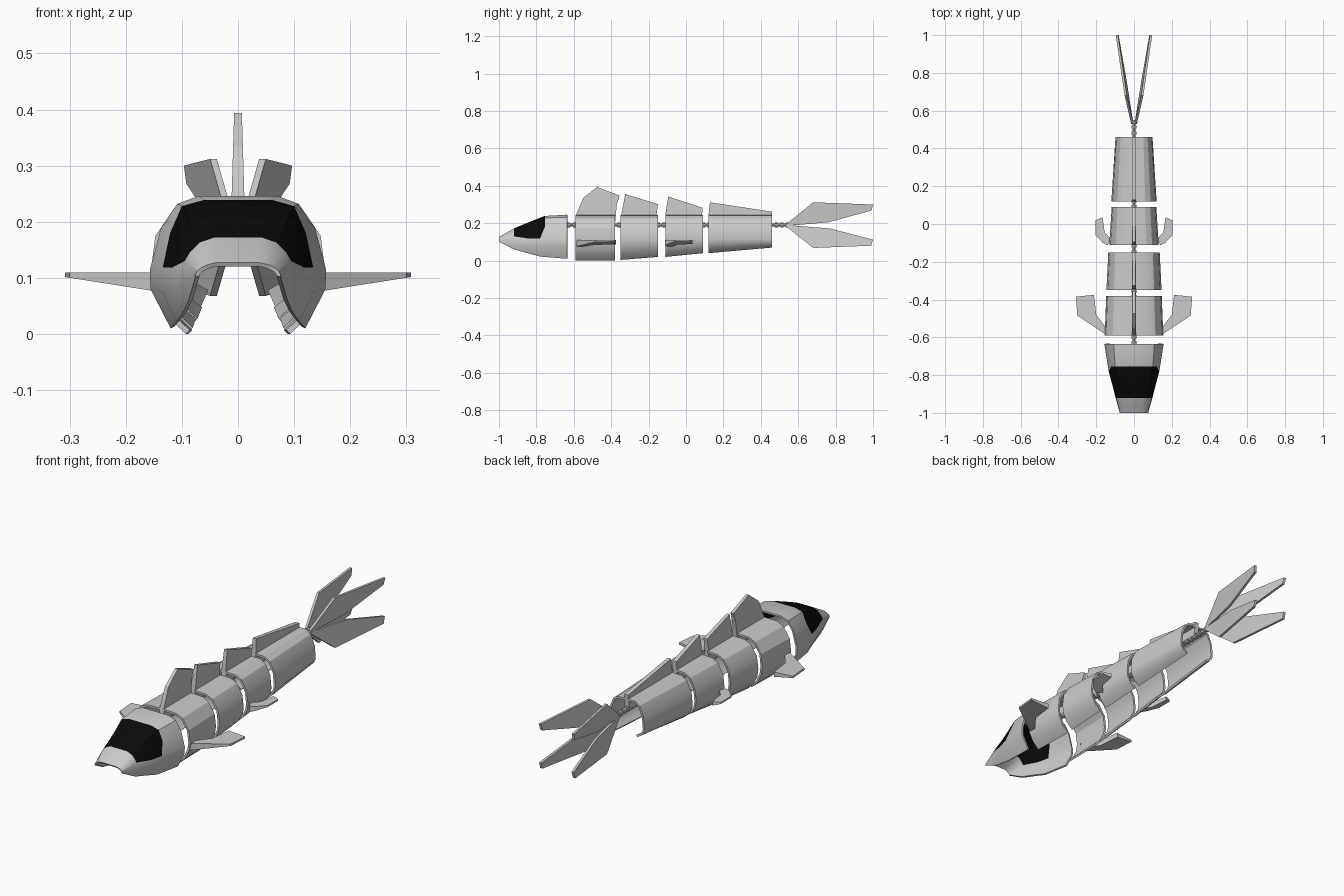
import bpy, bmesh
from mathutils import Matrix, Vector

cube = bpy.data.objects.get("Cube")
if cube:
    bpy.data.objects.remove(cube, do_unlink=True)


def material(name, value):
    mat = bpy.data.materials.new(name)
    mat.use_nodes = True
    color = (value, value, value, 1)
    mat.diffuse_color = color
    mat.node_tree.nodes["Principled BSDF"].inputs["Base Color"].default_value = color
    return mat


GREY = material("light grey", 0.6)
BLACK = material("window black", 0.003)


def finish(name, bm, mirror=False, thickness=0, mats=(GREY,), angle=0.45):
    """Turn a bmesh into an object with its modifiers applied."""
    mesh = bpy.data.meshes.new(name)
    bm.to_mesh(mesh)
    bm.free()
    obj = bpy.data.objects.new(name, mesh)
    bpy.context.collection.objects.link(obj)
    for mat in mats:
        mesh.materials.append(mat)
    if mirror:
        mod = obj.modifiers.new("mirror", 'MIRROR')
        mod.merge_threshold = 0.0005
    if thickness:
        mod = obj.modifiers.new("thickness", 'SOLIDIFY')
        mod.thickness = thickness
        mod.offset = -1
    bpy.ops.object.select_all(action='DESELECT')
    obj.select_set(True)
    bpy.context.view_layer.objects.active = obj
    bpy.ops.object.convert(target='MESH')
    bpy.ops.object.shade_smooth_by_angle(angle=angle)
    return obj


def loft(name, rows, is_dark=lambda i, j: False, mats=(GREY,), thickness=0.008):
    """Skin half cross-sections running front to back, then mirror them."""
    bm = bmesh.new()
    grid = [[bm.verts.new(p) for p in row] for row in rows]
    for i in range(len(grid) - 1):
        for j in range(len(grid[0]) - 1):
            face = bm.faces.new((grid[i][j], grid[i][j + 1],
                                 grid[i + 1][j + 1], grid[i + 1][j]))
            face.material_index = int(is_dark(i, j))
    return finish(name, bm, True, thickness, mats)


def slab(name, side_a, side_b, mirror=False):
    """Closed plate between two matching outlines."""
    bm = bmesh.new()
    a = [bm.verts.new(p) for p in side_a]
    b = [bm.verts.new(p) for p in side_b]
    bm.faces.new(a)
    bm.faces.new(b[::-1])
    for k in range(len(a)):
        n = (k + 1) % len(a)
        bm.faces.new((a[n], a[k], b[k], b[n]))
    bmesh.ops.recalc_face_normals(bm, faces=bm.faces)
    return finish(name, bm, mirror)


# Head shell with a wraparound window
sections = [
    (-1.0, [(0, .127), (.04, .127), (.056, .123), (.066, .118), (.072, .113), (.075, .108), (.076, .102)]),
    (-.92, [(0, .172), (.042, .172), (.068, .163), (.086, .145), (.095, .13), (.098, .092), (.088, .06)]),
    (-.84, [(0, .206), (.05, .206), (.084, .195), (.102, .165), (.118, .118), (.117, .075), (.098, .038)]),
    (-.755, [(0, .239), (.06, .239), (.1, .228), (.121, .18), (.134, .119), (.134, .075), (.11, .022)]),
    (-.635, [(0, .246), (.07, .246), (.108, .232), (.137, .19), (.157, .115), (.156, .08), (.12, .01)]),
]
head_rows = [[(x, y - (.025 if y == -.755 and j > 3 else 0), z)
              for j, (x, z) in enumerate(pts)] for y, pts in sections]
loft("head_shell", head_rows, lambda i, j: i in (1, 2) and j < 4, (GREY, BLACK))

# Body shells: front y, back y, half widths, lower edge heights
segments = [
    ("front", -.59, -.38, .155, .147, .0, .0),
    ("second", -.35, -.15, .146, .136, .004, .02),
    ("third", -.11, .09, .131, .118, .02, .04),
    ("rear", .12, .46, .12, .098, .04, .07),
]


def arch(y, w, low):
    drop = .115 - low
    return [(.009, y, .243), (.5 * w, y, .241), (.73 * w, y, .225), (.95 * w, y, .175),
            (w, y, .115), (.96 * w, y, .115 - drop * .35),
            (.82 * w, y, .115 - drop * .72), (.6 * w, y, low)]


for name, y0, y1, w0, w1, b0, b1 in segments:
    loft(name + "_body_shell", [arch(y0, w0, b0), arch(y1, w1, b1)], thickness=.01)

# Dorsal fins, tapering upward and rooted on the spine
dorsal = {
    "front": [(-.59, .19), (-.59, .24), (-.55, .335), (-.475, .394), (-.355, .348), (-.37, .3), (-.38, .19)],
    "second": [(-.345, .19), (-.345, .25), (-.325, .356), (-.15, .302), (-.158, .24), (-.158, .19)],
    "third": [(-.11, .19), (-.11, .25), (-.095, .343), (.088, .283), (.084, .19)],
    "rear": [(.12, .19), (.12, .24), (.128, .312), (.46, .262), (.455, .19)],
}
for name, outline in dorsal.items():
    def half(z):
        return .013 - (z - .19) * .03
    slab(name + "_dorsal_fin", [(half(z), y, z) for y, z in outline],
         [(-half(z), y, z) for y, z in outline])

# Side fins, thick at the root and thin at the tip
side_fins = {
    "large_side_fins": (.14, .305, [(.14, -.56), (.15, -.585), (.18, -.565), (.3, -.485),
                                    (.308, -.385), (.212, -.375), (.2, -.48)]),
    "small_side_fins": (.125, .2, [(.122, -.08), (.14, -.112), (.165, -.1), (.203, -.06),
                                   (.203, .02), (.167, .035), (.155, -.045)]),
}
for name, (root, tip, outline) in side_fins.items():
    def under(x):
        return .075 + .026 * (x - root) / (tip - root)
    slab(name, [(x, y, .11) for x, y in outline],
         [(x, y, under(x)) for x, y in outline], True)

# Forked tail fins, splayed outward
tail = {
    "upper_tail_fins": [(.53, .19), (.68, .312), (1.0, .3), (.992, .268), (.76, .205), (.56, .188)],
    "lower_tail_fins": [(.53, .187), (.68, .068), (.99, .08), (1.0, .112), (.77, .172), (.56, .189)],
}
for name, outline in tail.items():
    def splay(y, z):
        return .009 + (y - .53) * .15 + abs(z - .19) * .1
    slab(name, [(splay(y, z) + .006, y, z) for y, z in outline],
         [(splay(y, z) - .006, y, z) for y, z in outline], True)

# Beaded spine
bm = bmesh.new()


def rod(y0, y1, radius):
    place = Matrix.Translation(Vector((0, (y0 + y1) / 2, .19))) @ Matrix.Rotation(1.5708, 4, 'X')
    bmesh.ops.create_cone(bm, cap_ends=True, segments=8, radius1=radius, radius2=radius,
                          depth=y1 - y0, matrix=place)


rod(-.64, .55, .008)
for k in range(40):
    y = -.635 + k * .03
    rod(y, y + .016, .014)
finish("spine", bm)
